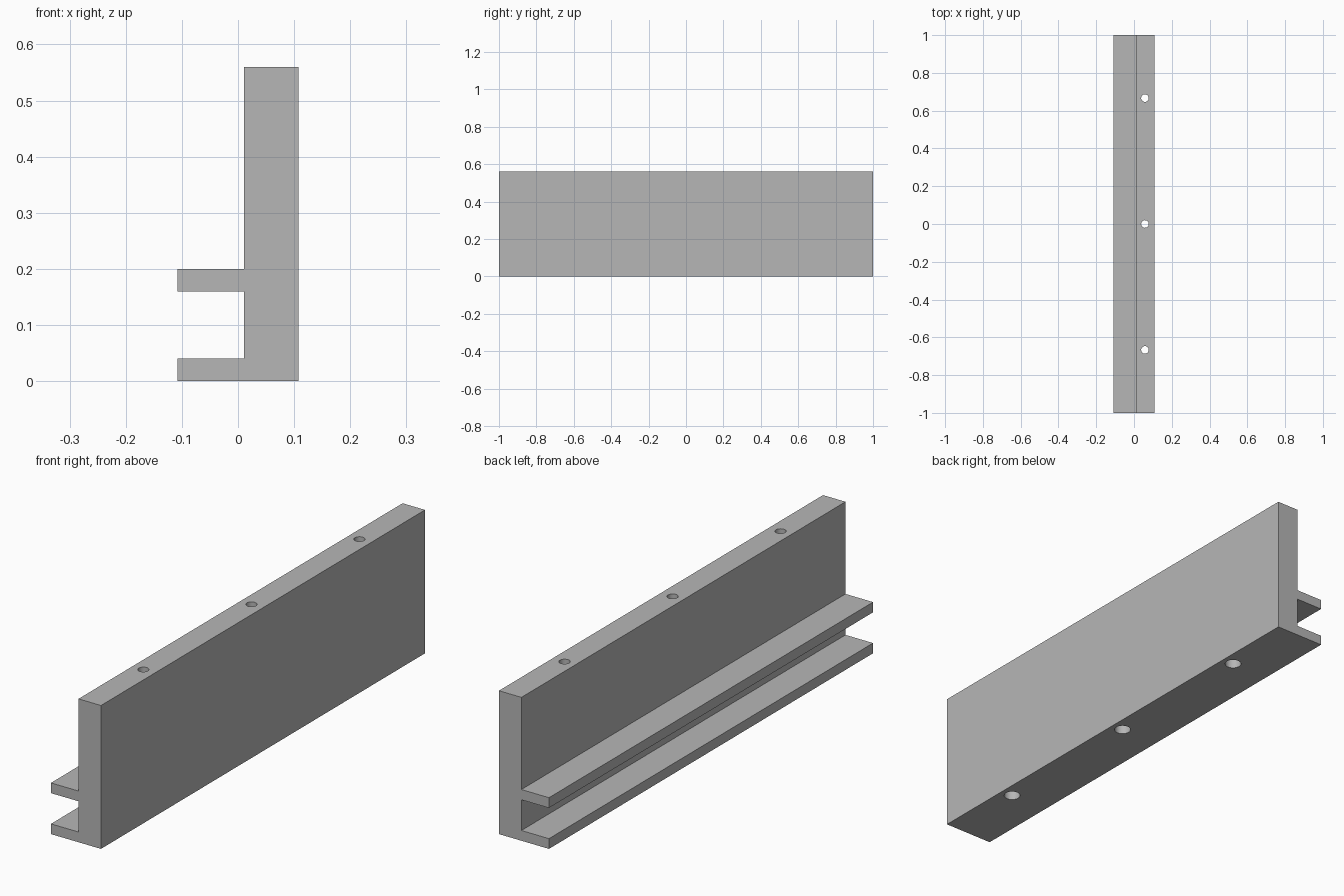
import bpy, bmesh, math

cube = bpy.data.objects.get("Cube")
if cube:
    bpy.data.objects.remove(cube, do_unlink=True)

LENGTH, HEIGHT = 2.0, 0.56
WALL_X, EDGE_X = 0.011, 0.108
HOLE_X, HOLE_STEP = 0.058, 2 / 3

# Plain grey finish
grey = bpy.data.materials.new("plain_grey")
grey.use_nodes = True
colour = (0.47, 0.47, 0.47, 1)
grey.diffuse_color = colour
grey.node_tree.nodes["Principled BSDF"].inputs["Base Color"].default_value = colour

# Upright rail with two side flanges, extruded from its end profile
profile = [(-EDGE_X, 0), (EDGE_X, 0), (EDGE_X, HEIGHT), (WALL_X, HEIGHT),
           (WALL_X, 0.2), (-EDGE_X, 0.2), (-EDGE_X, 0.16), (WALL_X, 0.16),
           (WALL_X, 0.04), (-EDGE_X, 0.04)]
bm = bmesh.new()
end = bm.faces.new([bm.verts.new((x, -LENGTH / 2, z)) for x, z in profile])
new = bmesh.ops.extrude_face_region(bm, geom=[end])["geom"]
bmesh.ops.translate(bm, vec=(0, LENGTH, 0),
                    verts=[v for v in new if isinstance(v, bmesh.types.BMVert)])
if end.is_valid and not any(e.is_manifold for e in end.edges):
    bm.faces.remove(end)
bmesh.ops.recalc_face_normals(bm, faces=bm.faces)
mesh = bpy.data.meshes.new("flanged_rail")
bm.to_mesh(mesh)
bm.free()
mesh.materials.append(grey)
rail = bpy.data.objects.new("flanged_rail", mesh)
bpy.context.collection.objects.link(rail)
bpy.context.view_layer.objects.active = rail


def drill(y, radius, bottom, top):
    """Cut a vertical round hole through the rail."""
    bpy.ops.mesh.primitive_cylinder_add(
        vertices=32, radius=radius, depth=top - bottom,
        location=(HOLE_X, y, (top + bottom) / 2))
    cutter = bpy.context.object
    cutter.name = "hole_cutter"
    cutter.hide_render = True
    cutter.data.materials.append(grey)
    cut = rail.modifiers.new("hole", "BOOLEAN")
    cut.operation = "DIFFERENCE"
    cut.solver = "EXACT"
    cut.object = cutter
    bpy.context.view_layer.objects.active = rail
    bpy.ops.object.modifier_apply(modifier=cut.name)
    bpy.data.objects.remove(cutter, do_unlink=True)


# Three screw holes, each with a wider counterbore from below
for i in (-1, 0, 1):
    drill(i * HOLE_STEP, 0.02, -0.1, HEIGHT + 0.1)
    drill(i * HOLE_STEP, 0.031, -0.1, 0.2)

bpy.ops.object.select_all(action="DESELECT")
rail.select_set(True)
bpy.context.view_layer.objects.active = rail
bpy.ops.object.shade_smooth_by_angle(angle=math.radians(30))
